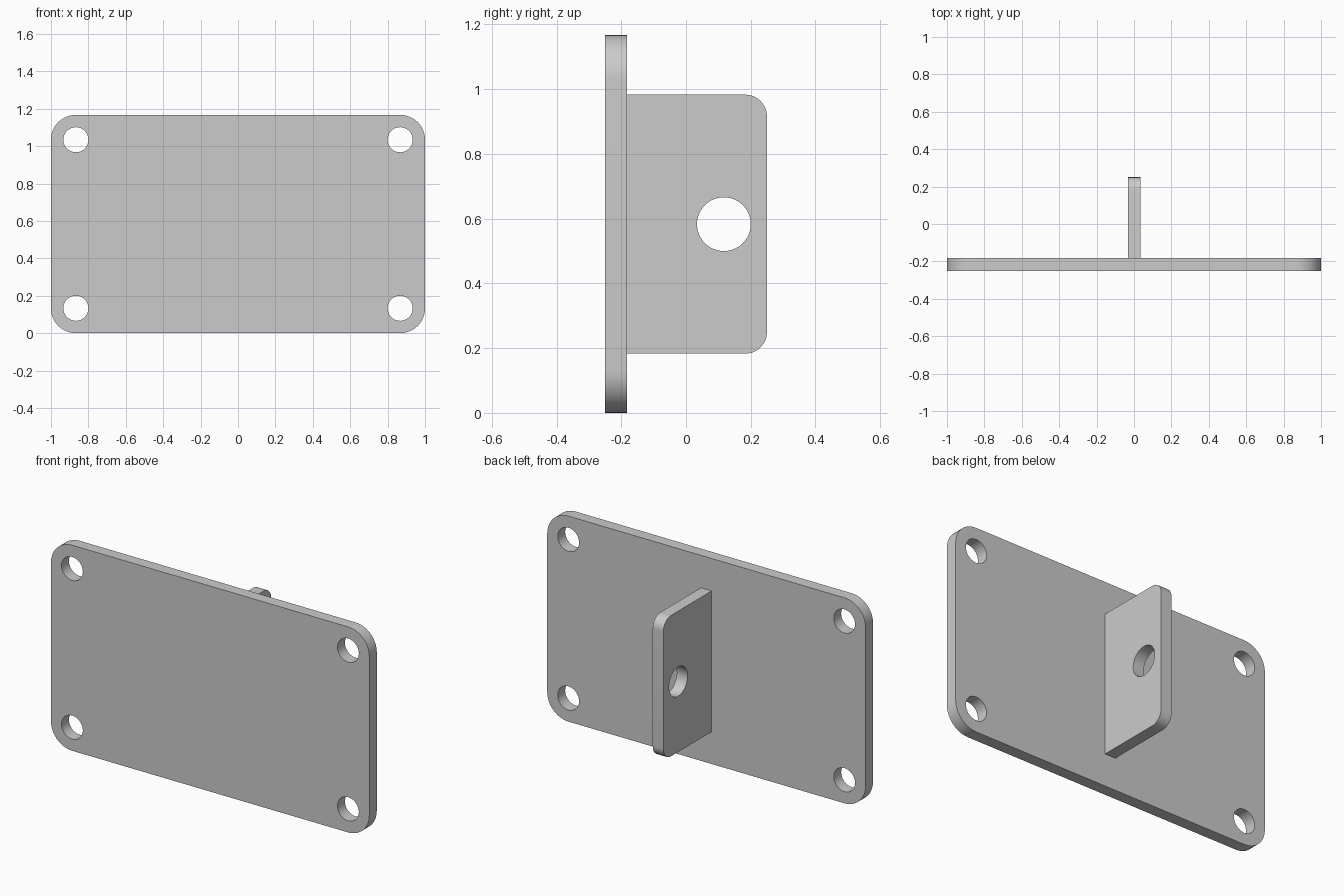
import bpy
import bmesh
from math import cos, sin, pi
from mathutils import Matrix, Vector

cube = bpy.data.objects.get("Cube")
if cube:
    bpy.data.objects.remove(cube, do_unlink=True)

steel = bpy.data.materials.new("plain grey")
steel.use_nodes = True
GREY = (0.6, 0.6, 0.6, 1)
steel.diffuse_color = GREY
steel.node_tree.nodes["Principled BSDF"].inputs["Base Color"].default_value = GREY


def arc(cx, cy, r, start, sweep, steps):
    return [(cx + r * cos(start + sweep * i / steps),
             cy + r * sin(start + sweep * i / steps)) for i in range(steps + 1)]


def circle(cx, cy, r):
    return arc(cx, cy, r, 0, 2 * pi, 48)[:-1]


def panel(name, outline, holes, thickness, matrix):
    """Extrude a flat outline with round holes, then place it."""
    bm = bmesh.new()
    for loop in [outline] + holes:
        verts = [bm.verts.new((u, v, 0)) for u, v in loop]
        for a, b in zip(verts, verts[1:] + verts[:1]):
            bm.edges.new((a, b))
    bmesh.ops.triangle_fill(bm, edges=bm.edges[:], use_beauty=True,
                            normal=Vector((0, 0, 1)))
    bmesh.ops.dissolve_limit(bm, angle_limit=0.01, verts=[], edges=bm.edges[:])
    top = bmesh.ops.extrude_face_region(bm, geom=bm.faces[:], use_keep_orig=True)
    moved = [g for g in top["geom"] if isinstance(g, bmesh.types.BMVert)]
    bmesh.ops.translate(bm, verts=moved, vec=(0, 0, thickness))
    bmesh.ops.recalc_face_normals(bm, faces=bm.faces[:])
    bm.transform(matrix)
    mesh = bpy.data.meshes.new(name)
    bm.to_mesh(mesh)
    bm.free()
    mesh.materials.append(steel)
    obj = bpy.data.objects.new(name, mesh)
    bpy.context.collection.objects.link(obj)
    bpy.ops.object.select_all(action="DESELECT")
    obj.select_set(True)
    bpy.context.view_layer.objects.active = obj
    bpy.ops.object.shade_smooth_by_angle(angle=pi / 6)


# Mounting plate: rounded corners, a screw hole concentric with each
HEIGHT, CORNER = 1.167, 0.133
BACK = -0.183
inset_x, inset_z = 1 - CORNER, HEIGHT - CORNER
corners = [(inset_x, inset_z), (-inset_x, inset_z),
           (-inset_x, CORNER), (inset_x, CORNER)]
outline = [p for i, (x, z) in enumerate(corners)
           for p in arc(x, z, CORNER, i * pi / 2, pi / 2, 12)]
holes = [circle(x, z, 0.067) for x, z in corners]
upright = Matrix.Translation((0, BACK, 0)) @ Matrix.Rotation(pi / 2, 4, "X")
panel("mounting_plate", outline, holes, 0.067, upright)

# Lug standing out from the back, rounded at its free end
LOW, HIGH, END, R = 0.183, 0.983, 0.25, 0.067
outline = ([(BACK, LOW)]
           + arc(END - R, LOW + R, R, -pi / 2, pi / 2, 12)
           + arc(END - R, HIGH - R, R, 0, pi / 2, 12)
           + [(BACK, HIGH)])
sideways = Matrix(((0, 0, 1, -0.033), (1, 0, 0, 0), (0, 1, 0, 0), (0, 0, 0, 1)))
panel("lug", outline, [circle(0.117, 0.583, 0.083)], 0.067, sideways)
